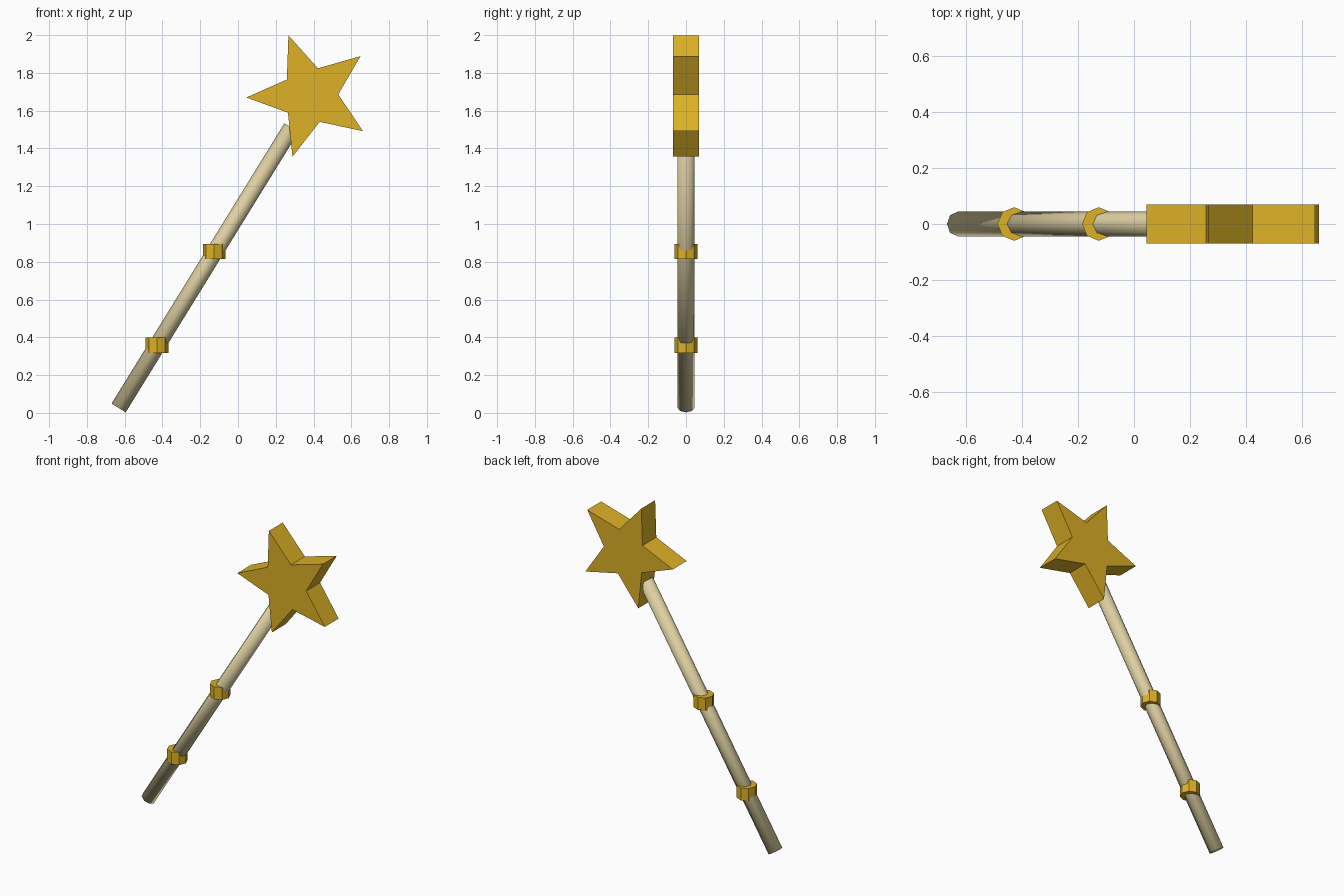
import bpy
import bmesh
from math import atan2, cos, sin, radians
from mathutils import Vector

cube = bpy.data.objects.get("Cube")
if cube:
    bpy.data.objects.remove(cube, do_unlink=True)


def make_material(name, colour):
    mat = bpy.data.materials.new(name)
    mat.use_nodes = True
    mat.diffuse_color = (*colour, 1)
    mat.node_tree.nodes["Principled BSDF"].inputs["Base Color"].default_value = (*colour, 1)
    return mat


gold = make_material("gold", (0.72, 0.44, 0.02))
cream = make_material("cream wood", (0.73, 0.63, 0.36))


def octagon_rod(name, centre, radius, length, mat, tilt=0):
    """Eight-sided cylinder, tilted in the front plane."""
    bpy.ops.mesh.primitive_cylinder_add(vertices=8, radius=radius, depth=length,
                                        location=centre, rotation=(0, tilt, 0))
    obj = bpy.context.object
    obj.name = name
    obj.data.materials.append(mat)
    return obj


# Leaning handle, shaded smooth all over
bottom, top = Vector((-0.632, 0, 0.026)), Vector((0.283, 0, 1.51))
axis = top - bottom
handle = octagon_rod("handle", (bottom + top) / 2, 0.044, axis.length, cream,
                     atan2(axis.x, axis.z))
for face in handle.data.polygons:
    face.use_smooth = True

# Two upright collars around the handle
for name, x, z in (("lower_collar", -0.429, 0.358), ("upper_collar", -0.126, 0.855)):
    octagon_rod(name, (x, 0, z), 0.06, 0.08, gold)

# Thick five-pointed star
bm = bmesh.new()
outline = []
for i in range(10):
    angle = radians(37.9 + 36 * i)
    radius = 0.149 if i % 2 else 0.338
    outline.append(bm.verts.new((radius * cos(angle), -0.07, radius * sin(angle))))
front = bm.faces.new(outline)
extruded = bmesh.ops.extrude_face_region(bm, geom=[front], use_keep_orig=True)
moved = [v for v in extruded["geom"] if isinstance(v, bmesh.types.BMVert)]
bmesh.ops.translate(bm, verts=moved, vec=(0, 0.14, 0))
bmesh.ops.recalc_face_normals(bm, faces=bm.faces)
mesh = bpy.data.meshes.new("star")
bm.to_mesh(mesh)
bm.free()
mesh.materials.append(gold)
star = bpy.data.objects.new("star", mesh)
star.location = (0.382, 0, 1.681)
bpy.context.collection.objects.link(star)
